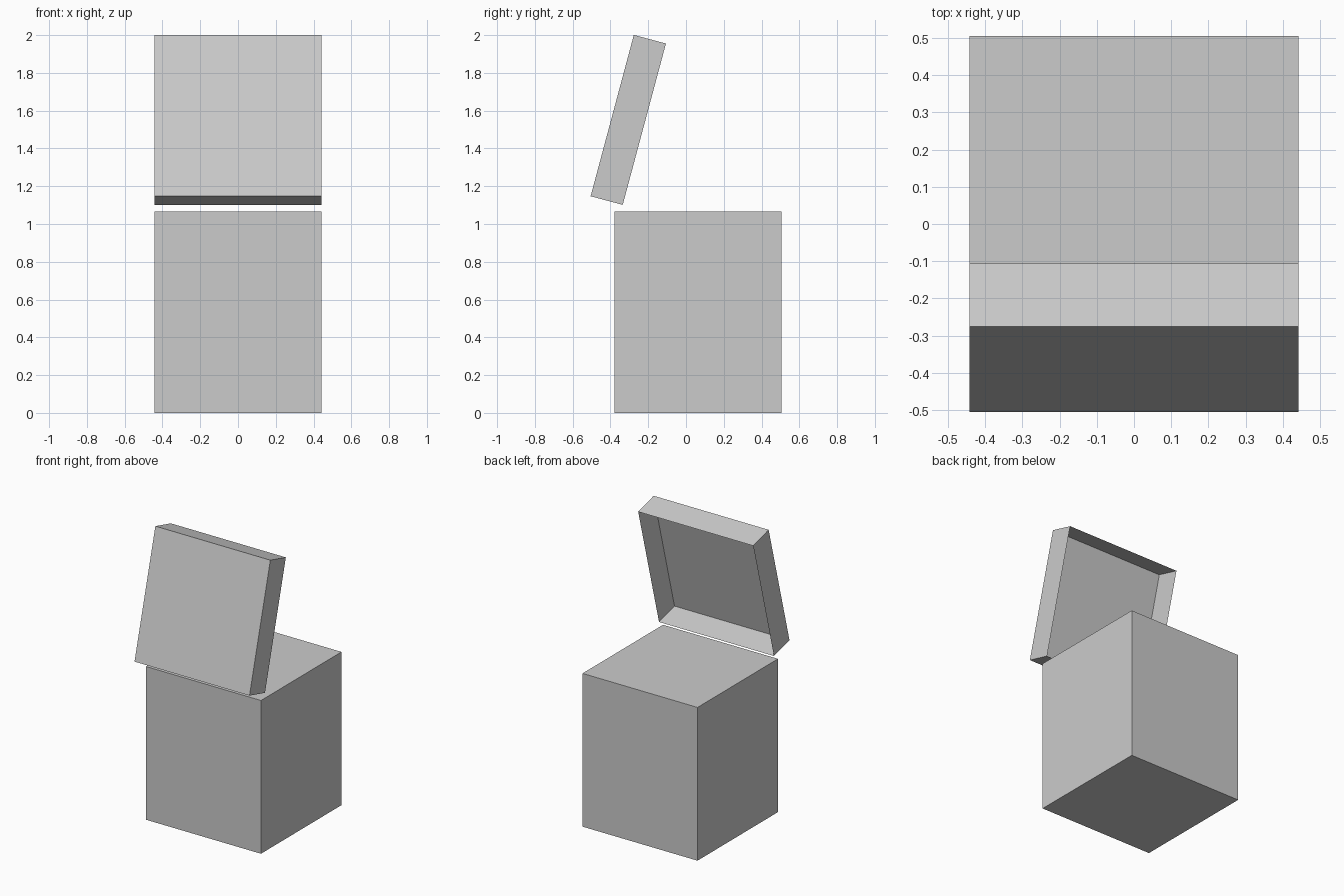
import bpy, bmesh, math
from mathutils import Matrix, Vector

if "Cube" in bpy.data.objects:
    bpy.data.objects.remove(bpy.data.objects["Cube"])

WIDTH = 0.884


def box(name, size, matrix, open_normal=None):
    """Box with its minimum y/z corner at the origin, optionally open on one side."""
    bm = bmesh.new()
    bmesh.ops.create_cube(bm, size=1)
    bmesh.ops.translate(bm, vec=(0, 0.5, 0.5), verts=bm.verts)
    bmesh.ops.scale(bm, vec=size, verts=bm.verts)
    bm.normal_update()
    if open_normal:
        opening = [f for f in bm.faces if f.normal.dot(Vector(open_normal)) > 0.9]
        bmesh.ops.delete(bm, geom=opening, context='FACES_ONLY')
    mesh = bpy.data.meshes.new(name)
    bm.to_mesh(mesh)
    bm.free()
    obj = bpy.data.objects.new(name, mesh)
    obj.matrix_world = matrix
    bpy.context.collection.objects.link(obj)
    return obj


# Closed body of the box
box("box_body", (WIDTH, WIDTH, 1.065), Matrix.Translation((0, -0.379, 0)))

# Thin-walled lid, swung open and hollow towards the back
lid_pose = Matrix.Translation((0, -0.505, 1.147)) @ Matrix.Rotation(math.radians(-15), 4, 'X')
box("open_lid", (WIDTH, 0.176, WIDTH), lid_pose, open_normal=(0, 1, 0))
